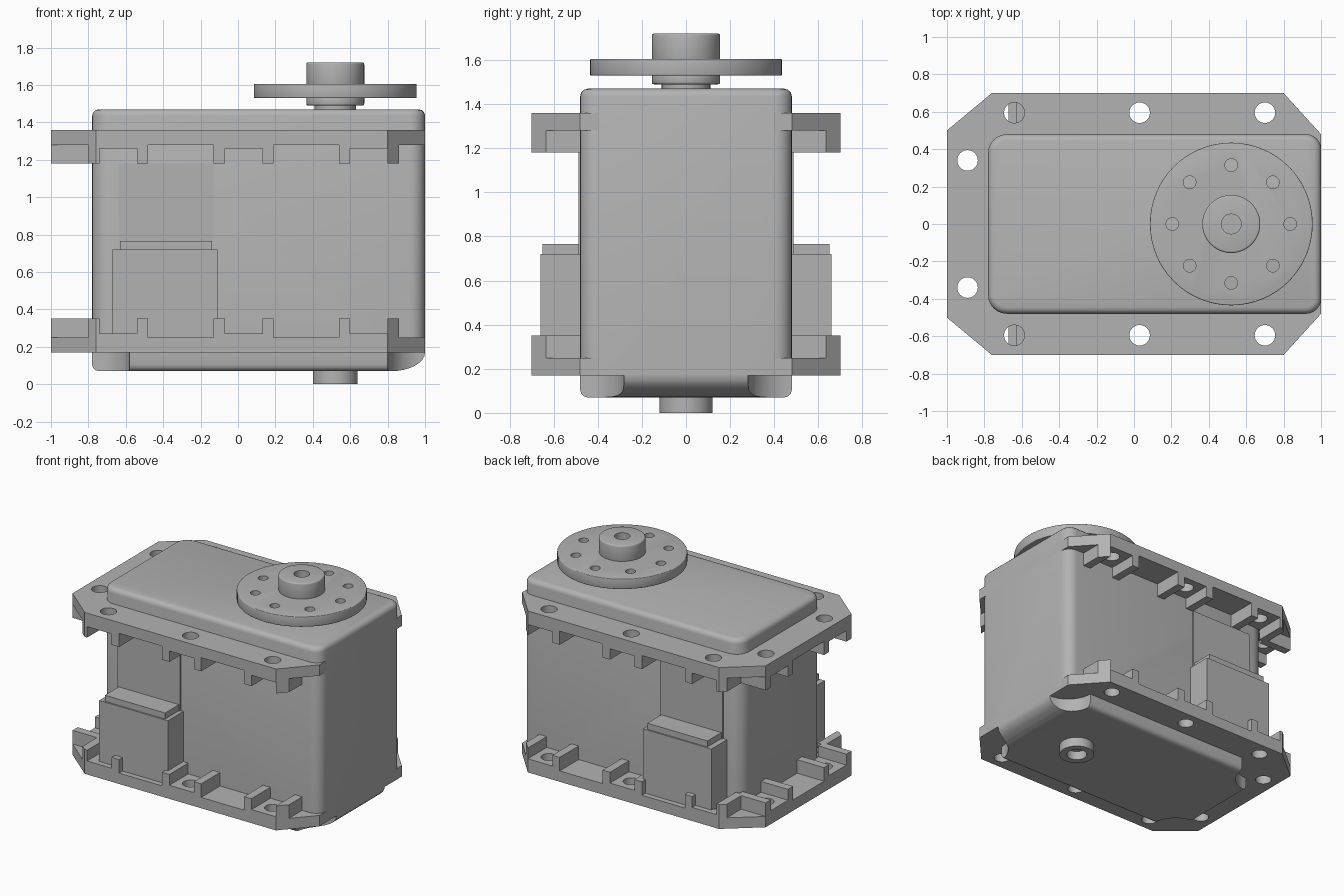
import bpy, bmesh
from math import pi, sin, cos, radians
from mathutils import Matrix, Vector

cube = bpy.data.objects.get("Cube")
if cube:
    bpy.data.objects.remove(cube)

grey = bpy.data.materials.new("light_grey_plastic")
grey.use_nodes = True
COLOUR = (0.45, 0.45, 0.45, 1)
grey.diffuse_color = COLOUR
grey.node_tree.nodes["Principled BSDF"].inputs["Base Color"].default_value = COLOUR


def finish(bm, name):
    bmesh.ops.recalc_face_normals(bm, faces=bm.faces)
    mesh = bpy.data.meshes.new(name)
    bm.to_mesh(mesh)
    bm.free()
    mesh.materials.append(grey)
    obj = bpy.data.objects.new(name, mesh)
    bpy.context.collection.objects.link(obj)
    return obj


def prism(name, points, lo, hi, along_y=False, bevel=0.0):
    """Extrude a flat outline along z, or along y with the outline in xz."""
    bm = bmesh.new()
    place = (lambda p, h: (p[0], h, p[1])) if along_y else (lambda p, h: (p[0], p[1], h))
    base = bm.faces.new([bm.verts.new(place(p, lo)) for p in points])
    grown = bmesh.ops.extrude_face_region(bm, geom=[base])["geom"]
    step = Vector(place((0, 0), hi - lo))
    bmesh.ops.translate(bm, vec=step, verts=[v for v in grown if isinstance(v, bmesh.types.BMVert)])
    bmesh.ops.recalc_face_normals(bm, faces=bm.faces)
    if bevel:
        rims = [e for e in bm.edges if abs(e.verts[0].co.z - e.verts[1].co.z) < 1e-5]
        bmesh.ops.bevel(bm, geom=rims, offset=bevel, segments=3, profile=0.5, affect='EDGES')
    return finish(bm, name)


def box(name, x0, x1, y0, y1, z0, z1, bevel=0.0):
    return prism(name, [(x0, y0), (x1, y0), (x1, y1), (x0, y1)], z0, z1, bevel=bevel)


def disc(name, x, y, r, z0, z1, sides=48, bevel=0.0):
    ring = [(x + r * cos(2 * pi * i / sides), y + r * sin(2 * pi * i / sides)) for i in range(sides)]
    return prism(name, ring, z0, z1, bevel=bevel)


def carve(obj, cutters, operation='DIFFERENCE'):
    for c in cutters:
        c.hide_render = True
        mod = obj.modifiers.new("cut", 'BOOLEAN')
        mod.object, mod.operation, mod.solver = c, operation, 'EXACT'
    bpy.context.view_layer.update()
    graph = bpy.context.evaluated_depsgraph_get()
    mesh = bpy.data.meshes.new_from_object(obj.evaluated_get(graph))
    obj.modifiers.clear()
    obj.data = mesh
    for c in cutters:
        bpy.data.objects.remove(c)


def rounded(x0, x1, y0, y1, r_left, r_right, steps=6):
    pts = []
    for cx, cy, r, start in ((x1 - r_right, y1 - r_right, r_right, 0), (x0 + r_left, y1 - r_left, r_left, 90),
                             (x0 + r_left, y0 + r_left, r_left, 180), (x1 - r_right, y0 + r_right, r_right, 270)):
        for i in range(steps + 1):
            a = radians(start + 90 * i / steps)
            pts.append((cx + r * cos(a), cy + r * sin(a)))
    return pts


# Main case with scooped lower corners and a rounded lower end
case = prism("case", rounded(-0.78, 1.0, -0.48, 0.48, 0.1, 0.08), 0.07, 1.47, bevel=0.035)
arc = [(0.82 + 0.18 * sin(t * pi / 16), 0.17 - 0.1 * cos(t * pi / 16)) for t in range(9)]
end_cut = prism("end_cutter", arc + [(1.1, 0.17), (1.1, 0), (0.82, 0)], -0.6, 0.6, along_y=True)
scoops = [disc("scoop_cutter", x, y, 0.2, 0, 0.175, 32) for x in (-0.78, 1.0) for y in (-0.48, 0.48)]
carve(case, [end_cut] + scoops)

# Mounting flanges: an eight-sided plate with slotted lugs at each screw hole
OUTLINE = [(-1, -0.5), (-0.76, -0.7), (0.8, -0.7), (1, -0.48),
           (1, 0.48), (0.8, 0.7), (-0.76, 0.7), (-1, 0.5)]
HOLES = [(x, s * 0.595, s * 90) for x in (-0.64, 0.03, 0.70) for s in (-1, 1)]
HOLES += [(-0.89, s * 0.34, 180) for s in (-1, 1)]
SLOT = [(-0.16, 0.2), (0.16, 0.2), (0.16, 0.35), (0.1, 0.35),
        (0.1, 0.27), (-0.1, 0.27), (-0.1, 0.35), (-0.16, 0.35)]

plate = prism("lower_flange", OUTLINE, 0.17, 0.25)
carve(plate, [disc("hole_cutter", x, y, 0.055, 0, 1, 24) for x, y, _ in HOLES])
flange_parts = [plate]
for i, (x, y, angle) in enumerate(HOLES):
    lug = prism(f"lower_lug_{i + 1}", SLOT, -0.12, 0.13, along_y=True)
    lug.data.transform(Matrix.Translation((x, y, 0)) @ Matrix.Rotation(radians(angle - 90), 4, 'Z'))
    carve(lug, [disc("hole_cutter", x, y, 0.055, 0, 1, 24)])
    carve(lug, [prism("outline_cutter", OUTLINE, 0, 1)], 'INTERSECT')
    flange_parts.append(lug)
for part in flange_parts:
    upper = part.copy()
    upper.data = part.data.copy()
    upper.name = part.name.replace("lower", "upper")
    upper.data.transform(Matrix.Translation((0, 0, 1.53)) @ Matrix.Diagonal((1, 1, -1, 1)))
    upper.data.flip_normals()
    bpy.context.collection.objects.link(upper)

# Side connectors, their caps and the flat panels above
for s, side in ((-1, "front"), (1, "back")):
    for name, x0, x1, depth, z0, z1 in (("connector", -0.67, -0.11, 0.66, 0.25, 0.72),
                                        ("connector_cap", -0.63, -0.14, 0.65, 0.7, 0.765),
                                        ("panel", -0.64, -0.13, 0.488, 0.25, 1.18)):
        box(f"{side}_{name}", x0, x1, *sorted((s * 0.4, s * depth)), z0, z1)

# Output horn
AXIS = 0.52
disc("output_shaft", AXIS, 0, 0.11, 1.44, 1.54)
disc("horn_collar", AXIS, 0, 0.155, 1.49, 1.54, bevel=0.01)
horn = disc("horn_disc", AXIS, 0, 0.435, 1.53, 1.605, 64, bevel=0.005)
carve(horn, [disc("hole_cutter", AXIS + 0.315 * cos(k * pi / 4), 0.315 * sin(k * pi / 4), 0.034, 1.4, 1.7, 20)
             for k in range(8)])
hub = disc("horn_hub", AXIS, 0, 0.155, 1.59, 1.72, bevel=0.01)
carve(hub, [disc("hole_cutter", AXIS, 0, 0.053, 1.62, 1.8, 24)])

# Hollow pivot under the case
pivot = disc("lower_pivot", AXIS, 0, 0.12, 0, 0.1)
carve(pivot, [disc("hole_cutter", AXIS, 0, 0.07, -0.1, 0.065, 24)])

# Smooth the curved surfaces, keep hard edges
bpy.ops.object.select_all(action='DESELECT')
for obj in bpy.context.scene.objects:
    if obj.type == 'MESH':
        obj.select_set(True)
        bpy.context.view_layer.objects.active = obj
bpy.ops.object.shade_smooth_by_angle(angle=radians(35))
